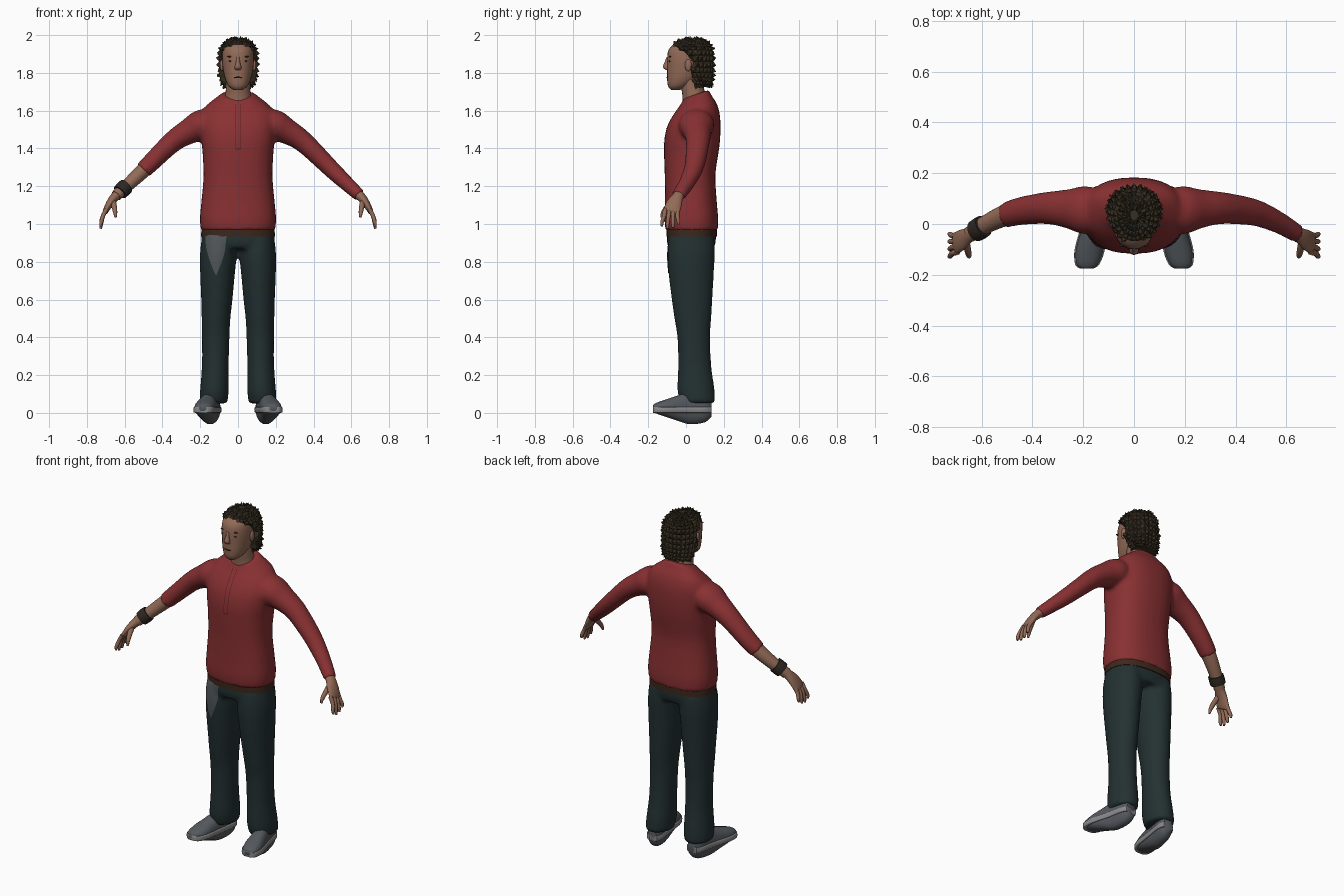
import bpy, bmesh, math, random
from mathutils import Vector, Matrix

random.seed(4)
if "Cube" in bpy.data.objects:
    bpy.data.objects.remove(bpy.data.objects["Cube"])


def material(name, rgb):
    m = bpy.data.materials.new(name)
    m.use_nodes = True
    m.diffuse_color = (*rgb, 1)
    m.node_tree.nodes["Principled BSDF"].inputs["Base Color"].default_value = (*rgb, 1)
    return m


RED = material("shirt_red", (.25, .03, .032))
SEAM = material("seam_red", (.09, .012, .014))
DENIM = material("trouser_dark_teal", (.017, .03, .031))
PATCH = material("faded_grey", (.08, .092, .097))
SKIN = material("skin", (.29, .145, .095))
HAIR = material("hair_brown", (.04, .029, .016))
BELT = material("belt_brown", (.045, .021, .012))
BAND = material("band_dark", (.026, .02, .015))
SHOE = material("shoe_grey", (.09, .1, .112))
SOLE = material("sole_grey", (.25, .25, .25))


def smooth(rows, k):
    """Catmull-Rom resampling of section rows."""
    rows = [Vector(r) for r in rows]
    out = []
    for i in range(len(rows) - 1):
        b, c = rows[i], rows[i + 1]
        a, d = rows[max(i - 1, 0)], rows[min(i + 2, len(rows) - 1)]
        for j in range(k):
            t = j / k
            out.append(b + (c - a) * (t / 2) + (a * 2 - b * 5 + c * 4 - d) * (t * t / 2)
                       + (b * 3 - a - c * 3 + d) * (t ** 3 / 2))
    return out + [rows[-1]]


def loft(bm, rows, axis="Z", p=2.0, n=24, k=3, side=1, tilt=0.0):
    """Closed skin through rows of (x, y, z, radius_u, radius_v)."""
    rows = smooth(rows, k)
    rings = []
    for i, r in enumerate(rows):
        u, v = Vector((1, 0, 0)), Vector((0, 1, 0))
        if axis == "Y":
            v = Vector((0, 0, 1))
        elif axis == "path":
            t = Vector(rows[min(i + 1, len(rows) - 1)][:3]) - Vector(rows[max(i - 1, 0)][:3])
            t.normalize()
            v = (v - t * v.dot(t)).normalized()
            u = v.cross(t)
        ring = []
        for j in range(n):
            a = 2 * math.pi * j / n
            c, s = math.cos(a), math.sin(a)
            dv = math.copysign(abs(s) ** (2 / p), s) * r[4]
            q = Vector(r[:3]) + u * math.copysign(abs(c) ** (2 / p), c) * r[3] + v * dv
            q.z += tilt * dv * i / len(rows)
            ring.append(bm.verts.new((q.x * side, q.y, q.z)))
        rings.append(ring)
    for a, b in zip(rings, rings[1:]):
        for j in range(n):
            bm.faces.new((a[j], a[j - 1], b[j - 1], b[j]))
    bm.faces.new(rings[0])
    bm.faces.new(rings[-1])


def blob(bm, loc, size):
    bmesh.ops.create_uvsphere(bm, u_segments=16, v_segments=10, radius=1,
                              matrix=Matrix.Translation(loc) @ Matrix.Diagonal((*size, 1)))


def finish(bm, name, mat, fuse=0, flat=False):
    bmesh.ops.recalc_face_normals(bm, faces=bm.faces[:])
    me = bpy.data.meshes.new(name)
    bm.to_mesh(me)
    bm.free()
    me.materials.append(mat)
    if not flat:
        me.shade_smooth()
        me.set_sharp_from_angle(angle=.9)
    ob = bpy.data.objects.new(name, me)
    bpy.context.collection.objects.link(ob)
    if fuse:
        r = ob.modifiers.new("fuse", "REMESH")
        r.mode, r.voxel_size, r.use_smooth_shade = "VOXEL", fuse, True
        s = ob.modifiers.new("soften", "SMOOTH")
        s.factor, s.iterations = .5, 5
    return ob


def plate(name, mat, target, rows, cols=8):
    """Thin sheet of rows (z, x0, x1) laid onto the front of a target."""
    bm = bmesh.new()
    grid = [[bm.verts.new((r[1] + (r[2] - r[1]) * j / cols, -.4, r[0])) for j in range(cols + 1)]
            for r in smooth(rows, 6)]
    for a, b in zip(grid, grid[1:]):
        for j in range(cols):
            bm.faces.new((a[j], a[j + 1], b[j + 1], b[j]))
    ob = finish(bm, name, mat)
    w = ob.modifiers.new("lay", "SHRINKWRAP")
    w.target, w.wrap_method, w.wrap_mode = target, "PROJECT", "ABOVE_SURFACE"
    w.use_project_y, w.offset = True, .003


# Shirt: torso and both sleeves fused; the right sleeve is pushed up
arm = [(.10, .05, 1.56, .06, .07), (.19, .055, 1.525, .082, .095), (.26, .06, 1.49, .068, .077),
       (.34, .063, 1.44, .057, .064), (.44, .052, 1.345, .05, .056), (.505, .035, 1.28, .046, .05),
       (.58, 0, 1.21, .04, .042), (.645, -.04, 1.15, .034, .037)]
bm = bmesh.new()
loft(bm, [(0, .03, .965, .197, .138), (0, .028, 1.03, .202, .142), (0, .025, 1.12, .194, .137),
          (0, .022, 1.25, .183, .134), (0, .03, 1.38, .188, .146), (0, .034, 1.47, .197, .149),
          (0, .04, 1.55, .2, .139), (0, .048, 1.61, .18, .114), (0, .052, 1.65, .135, .086),
          (0, .055, 1.688, .085, .066)], p=2.4, n=32, tilt=.35)
loft(bm, arm, "path")
loft(bm, arm[:6], "path", side=-1)
shirt = finish(bm, "shirt", RED, fuse=.012)

# Placket seams
for x in (-.014, .012):
    plate("placket_seam", SEAM, shirt, [(1.635, x, x + .003), (1.5, x, x + .003), (1.4, x, x + .003)], 1)
plate("placket_end", SEAM, shirt, [(1.4, -.014, .015), (1.395, -.014, .015)], 3)

# Trousers
bm = bmesh.new()
loft(bm, [(0, .03, .96, .19, .128), (0, .028, .91, .193, .13), (0, .028, .87, .17, .12)], p=2.4)
for s in (1, -1):
    loft(bm, [(.1, .03, .93, .092, .12), (.103, .028, .85, .098, .126), (.108, .027, .75, .093, .121),
              (.112, .032, .6, .083, .108), (.116, .036, .5, .076, .098), (.118, .041, .4, .073, .087),
              (.12, .046, .25, .071, .088), (.125, .053, .12, .076, .099), (.13, .062, .05, .074, .092)],
         side=s)
trousers = finish(bm, "trousers", DENIM, fuse=.012)
plate("thigh_patch", PATCH, trousers, [(.94, -.17, -.06), (.88, -.167, -.067), (.82, -.152, -.08),
                                       (.77, -.135, -.098), (.73, -.118, -.114)])

# Belt
bm = bmesh.new()
loft(bm, [(0, .03, .935, .195, .133), (0, .03, .98, .194, .134)], p=2.4, n=32, k=1)
finish(bm, "belt", BELT)

# Shoes: outline rows give the rounded upper and the boxy sole
last = [(.186, -.176, .02, .04), (.184, -.16, .042, .052), (.176, -.11, .054, .07),
        (.165, -.05, .051, .09), (.15, .02, .046, .11), (.137, .1, .044, .1), (.133, .135, .028, .07)]
for s, label in ((1, "left"), (-1, "right")):
    bm = bmesh.new()
    loft(bm, [(x, y, .025, r, h - .025) for x, y, r, h in last], "Y", 2.3, side=s)
    finish(bm, label + "_shoe", SHOE)
    bm = bmesh.new()
    loft(bm, [(x, y, .016, r + .005, .016) for x, y, r, h in last], "Y", 9, side=s)
    finish(bm, label + "_sole", SOLE)

# Hands, with the bare forearm on the right
for s, label in ((1, "left"), (-1, "right")):
    bm = bmesh.new()
    if s < 0:
        loft(bm, [(x, y, z, u * .86, v * .86) for x, y, z, u, v in arm[4:]], "path", side=s)
    loft(bm, [(.62, -.025, 1.172, .027, .03), (.65, -.043, 1.145, .025, .03),
              (.678, -.062, 1.11, .02, .041), (.7, -.076, 1.07, .015, .043), (.704, -.08, 1.06, .008, .036)],
         "path", side=s)
    for f, length in enumerate((.072, .085, .08, .062)):
        y = -.111 + .023 * f
        tip = y - .016 + .006 * f
        loft(bm, [(.695, y, 1.08, .012, .012), (.714, y - .004, 1.045, .011, .011),
                  (.724, tip, 1.06 - length * .7, .01, .01), (.727, tip, 1.06 - length, .006, .006)],
             "path", n=10, side=s)
    loft(bm, [(.662, -.065, 1.125, .015, .017), (.655, -.1, 1.09, .014, .014),
              (.65, -.122, 1.06, .011, .011), (.648, -.13, 1.035, .006, .006)], "path", n=10, side=s)
    finish(bm, label + "_hand", SKIN)

# Wristband
bm = bmesh.new()
loft(bm, [(.592, -.008, 1.2, .042, .044), (.608, -.018, 1.185, .043, .045),
          (.625, -.028, 1.168, .041, .043)], "path", side=-1)
finish(bm, "wristband", BAND)

# Head, neck, nose and ears
bm = bmesh.new()
loft(bm, [(0, .05, 1.6, .08, .065), (0, .043, 1.68, .068, .062), (0, .035, 1.72, .064, .06),
          (0, .03, 1.79, .062, .06)])
loft(bm, [(0, -.056, 1.71, .024, .024), (0, -.04, 1.73, .05, .055), (0, -.012, 1.77, .069, .088),
          (0, .008, 1.82, .08, .108), (0, .014, 1.87, .085, .114), (0, .015, 1.92, .082, .108),
          (0, .02, 1.955, .068, .08), (0, .02, 1.975, .03, .04)], p=2.15)
loft(bm, [(0, -.092, 1.885, .009, .01), (0, -.1, 1.855, .011, .014), (0, -.105, 1.83, .018, .017),
          (0, -.098, 1.816, .014, .01)], n=12)
for s in (1, -1):
    blob(bm, (s * .086, .012, 1.84), (.01, .018, .032))
finish(bm, "head", SKIN)

# Face details
bm = bmesh.new()
for s in (1, -1):
    blob(bm, (s * .036, -.086, 1.862), (.014, .005, .004))
    blob(bm, (s * .038, -.084, 1.886), (.021, .006, .004))
finish(bm, "eyes_and_brows", BAND)
bm = bmesh.new()
blob(bm, (0, -.098, 1.776), (.023, .005, .004))
finish(bm, "lips", BELT)

# Hair: a cap tucked into the head below the hairline, every face raised to a tuft
bm = bmesh.new()
loft(bm, [(0, .085, 1.725, .07, .045), (0, .07, 1.755, .09, .07), (0, .055, 1.8, .098, .09),
          (0, .044, 1.86, .101, .102), (0, .034, 1.92, .097, .108), (0, .03, 1.952, .08, .098),
          (0, .033, 1.974, .048, .062), (0, .035, 1.981, .015, .02)], n=26, k=2)
bmesh.ops.recalc_face_normals(bm, faces=bm.faces[:])
tucked = set()
for v in bm.verts:
    rise = min(max((v.co.z - 1.875) / .065, 0), 1)
    if v.co.z < 1.943 and v.co.y < .025 - .1 * rise:
        tucked.add(v)
for v in tucked:
    v.co.x *= .55
    v.co.y = .03 + (v.co.y - .03) * .55
tufts = [f for f in bm.faces if len(f.verts) == 4 and not tucked.intersection(f.verts)]
for v in bmesh.ops.poke(bm, faces=tufts, offset=.013)["verts"]:
    v.co += Vector((random.uniform(-.006, .006), random.uniform(-.004, .006), random.uniform(-.01, .004)))
finish(bm, "hair", HAIR, flat=True)
